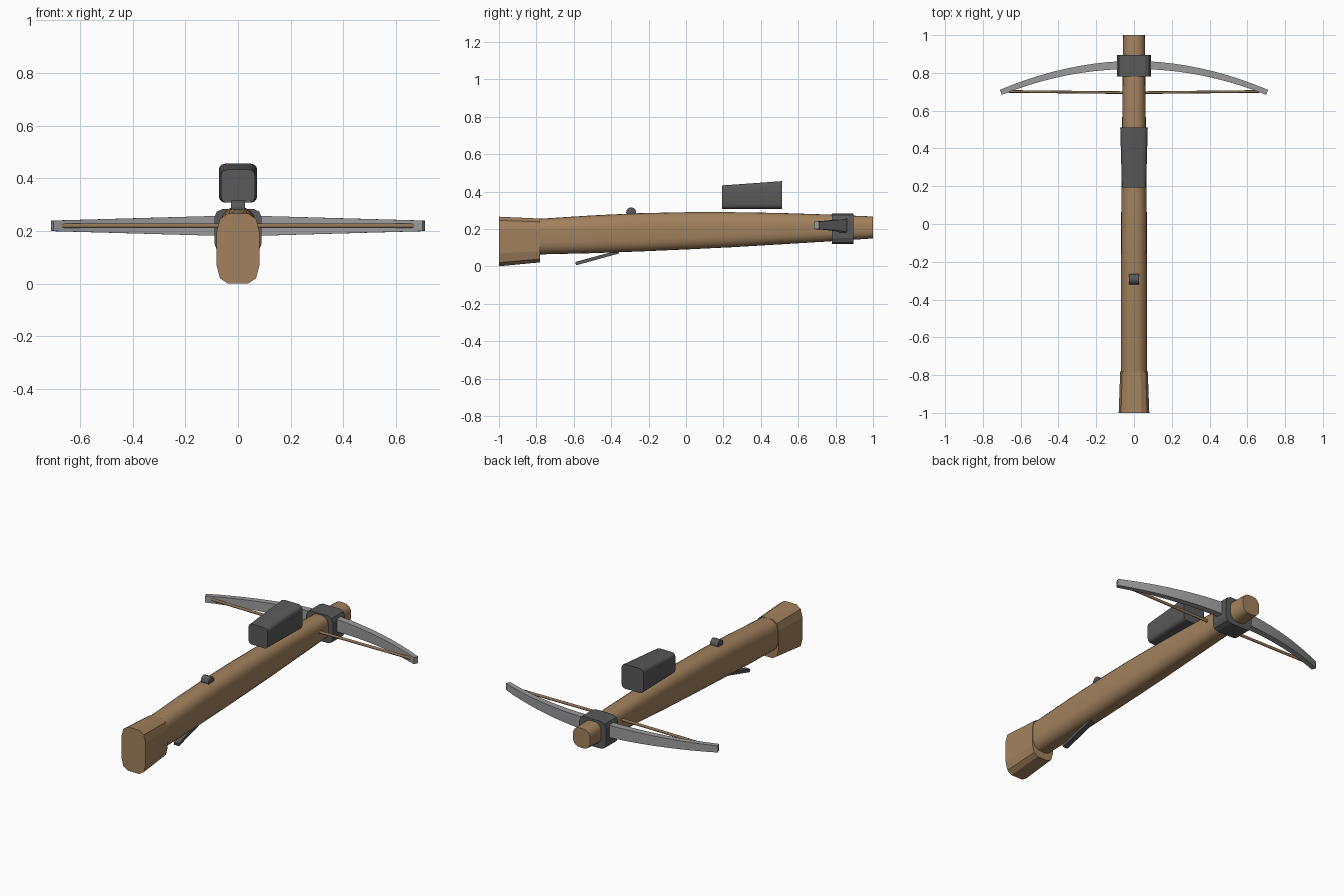
import bpy, bmesh, math
from mathutils import Vector

if "Cube" in bpy.data.objects:
    bpy.data.objects.remove(bpy.data.objects["Cube"])


def material(name, rgb):
    m = bpy.data.materials.new(name)
    m.diffuse_color = (*rgb, 1)
    m.use_nodes = True
    m.node_tree.nodes["Principled BSDF"].inputs["Base Color"].default_value = m.diffuse_color
    return m


WOOD = material("wood", (0.36, 0.22, 0.11))
IRON = material("dark_iron", (0.10, 0.10, 0.10))
STEEL = material("steel", (0.33, 0.33, 0.34))
CORD = material("cord", (0.28, 0.18, 0.10))


def rounded_rect(hw, z0, z1, rx, rz, seg):
    """Outline of a box with elliptical corners, seg faces per corner."""
    cz, hh = (z0 + z1) / 2, (z1 - z0) / 2
    pts = []
    for q, (sx, sz) in enumerate([(1, 1), (-1, 1), (-1, -1), (1, -1)]):
        for i in range(seg + 1):
            a = math.pi / 2 * (q + i / seg)
            pts.append((sx * (hw - rx) + rx * math.cos(a),
                        cz + sz * (hh - rz) + rz * math.sin(a)))
    return pts


def loft(name, rings, mat, smooth=None):
    """Skin a list of equal-length 3D rings and cap both ends."""
    bm = bmesh.new()
    loops = [[bm.verts.new(p) for p in r] for r in rings]
    n = len(loops[0])
    for a, b in zip(loops, loops[1:]):
        for i in range(n):
            j = (i + 1) % n
            bm.faces.new((a[i], a[j], b[j], b[i]))
    bm.faces.new(loops[0])
    bm.faces.new(loops[-1])
    bmesh.ops.recalc_face_normals(bm, faces=bm.faces)
    me = bpy.data.meshes.new(name)
    bm.to_mesh(me)
    bm.free()
    ob = bpy.data.objects.new(name, me)
    bpy.context.collection.objects.link(ob)
    me.materials.append(mat)
    if smooth:
        bpy.ops.object.select_all(action='DESELECT')
        ob.select_set(True)
        bpy.context.view_layer.objects.active = ob
        bpy.ops.object.shade_smooth_by_angle(angle=math.radians(smooth))
    return ob


def along_y(name, sections, mat, seg, smooth=None):
    """Sections are (y, half width, bottom, top, corner rx, corner rz)."""
    return loft(name, [[(x, s[0], z) for x, z in rounded_rect(*s[1:], seg)]
                       for s in sections], mat, smooth)


# tiller: long rounded stock, tapering to the nose
along_y("stock", [
    (-0.80, 0.070, 0.064, 0.254, 0.055, 0.065),
    (-0.50, 0.070, 0.071, 0.273, 0.055, 0.065),
    (-0.25, 0.069, 0.080, 0.285, 0.055, 0.065),
    (0.00, 0.068, 0.091, 0.290, 0.054, 0.064),
    (0.25, 0.066, 0.103, 0.290, 0.053, 0.062),
    (0.50, 0.063, 0.118, 0.286, 0.050, 0.058),
    (0.75, 0.060, 0.133, 0.278, 0.047, 0.052),
    (1.00, 0.057, 0.150, 0.267, 0.042, 0.042)], WOOD, 5, 40)

# faceted butt
along_y("butt", [
    (-1.00, 0.081, 0.001, 0.266, 0.042, 0.068),
    (-0.78, 0.073, 0.022, 0.256, 0.038, 0.060)], WOOD, 2)

# clamp holding the bow
along_y("bow_clamp", [
    (0.78, 0.090, 0.119, 0.284, 0.032, 0.034),
    (0.895, 0.090, 0.119, 0.284, 0.032, 0.034)], IRON, 2)

# magazine block floating over the stock
along_y("magazine", [
    (0.193, 0.064, 0.308, 0.433, 0.021, 0.021),
    (0.512, 0.073, 0.308, 0.456, 0.024, 0.024)], IRON, 3, 40)

# curved steel bow, tapering to the tips
bow = []
for i in range(-10, 11):
    t = i / 10
    x, y = 0.705 * t, 0.842 - 0.145 * t * t
    nrm = Vector((2 * 0.145 * t / 0.705, 1, 0)).normalized()
    th = 0.022 - 0.008 * abs(t)
    h = 0.04 - 0.02 * abs(t)
    c = Vector((x, y, 0.22))
    bow.append([c + nrm * (a * th) + Vector((0, 0, b * h))
                for a, b in ((1, 1), (-1, 1), (-1, -1), (1, -1))])
loft("bow", bow, STEEL, 30)

# bowstring
cord = []
for x, y in ((-0.675, 0.702), (0, 0.695), (0.675, 0.702)):
    cord.append([(x, y + 0.007 * math.cos(k * math.pi / 4),
                  0.22 + 0.009 * math.sin(k * math.pi / 4)) for k in range(8)])
loft("bowstring", cord, CORD, 60)

# release nut
nut = [[(x, -0.293 + 0.027 * math.cos(k * math.pi / 6),
         0.289 + 0.027 * math.sin(k * math.pi / 6)) for k in range(12)]
       for x in (-0.026, 0.026)]
loft("release_nut", nut, IRON, 40)

# trigger lever under the stock
d = Vector((0, -0.21, -0.058)).normalized()
up = Vector((0, -d.z, d.y)) * 0.009
side = Vector((0.016, 0, 0))
lever = []
for p in (Vector((0, -0.36, 0.078)), Vector((0, -0.59, 0.015))):
    lever.append([p + up * b + side * a
                  for a, b in ((1, 1), (-1, 1), (-1, -1), (1, -1))])
loft("trigger_lever", lever, IRON)
